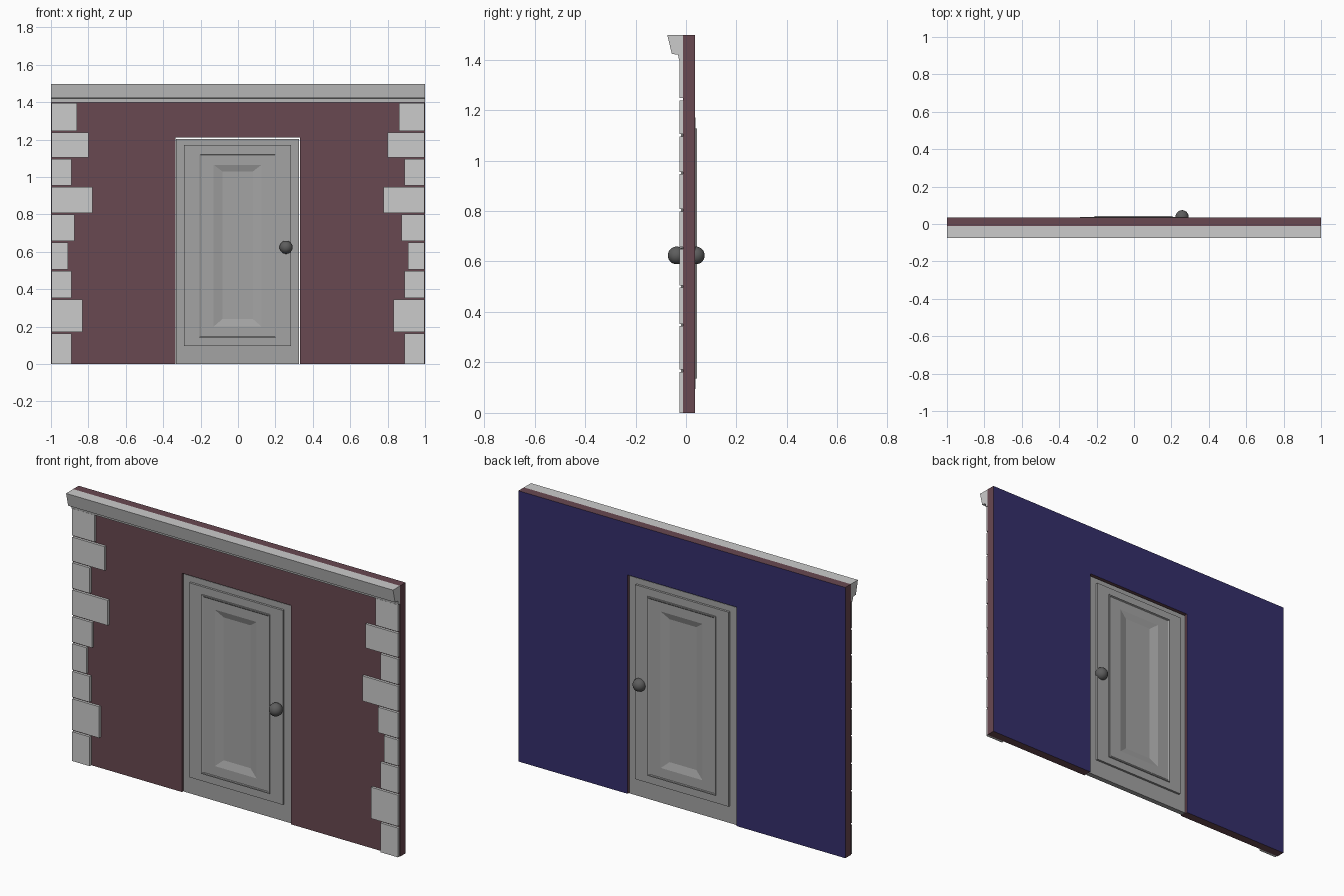
import bpy, bmesh

if "Cube" in bpy.data.objects:
    bpy.data.objects.remove(bpy.data.objects["Cube"])

def material(name, r, g, b):
    m = bpy.data.materials.new(name)
    m.diffuse_color = (r, g, b, 1)
    m.use_nodes = True
    m.node_tree.nodes["Principled BSDF"].inputs["Base Color"].default_value = m.diffuse_color
    return m

MAROON = material("maroon_paint", 0.14, 0.065, 0.082)
NAVY = material("navy_paint", 0.035, 0.028, 0.15)
DOOR = material("door_grey", 0.37, 0.37, 0.37)
KNOB = material("dark_metal", 0.11, 0.11, 0.11)

def finish(name, bm, *mats):
    bmesh.ops.recalc_face_normals(bm, faces=bm.faces[:])
    mesh = bpy.data.meshes.new(name)
    bm.to_mesh(mesh)
    bm.free()
    for m in mats:
        mesh.materials.append(m)
    ob = bpy.data.objects.new(name, mesh)
    bpy.context.collection.objects.link(ob)
    return ob

def prism(bm, points, direction):
    face = bm.faces.new([bm.verts.new(p) for p in points])
    ext = bmesh.ops.extrude_face_region(bm, geom=[face], use_keep_orig=True)
    moved = [v for v in ext["geom"] if isinstance(v, bmesh.types.BMVert)]
    bmesh.ops.translate(bm, verts=moved, vec=direction)

FRONT, BACK = -0.012, 0.036
MID = (FRONT + BACK) / 2

# Wall with door opening: maroon, navy on the inner (back) face
bm = bmesh.new()
outline = [(-1, 0), (-0.335, 0), (-0.335, 1.21), (0.332, 1.21),
           (0.332, 0), (1, 0), (1, 1.497), (-1, 1.497)]
prism(bm, [(x, FRONT, z) for x, z in outline], (0, BACK - FRONT, 0))
bm.normal_update()
for f in bm.faces:
    if all(v.co.y > MID for v in f.verts):
        f.material_index = 1
finish("wall", bm, MAROON, NAVY)

# Cornice along the top of the front
bm = bmesh.new()
profile = [(FRONT, 1.497), (-0.074, 1.497), (-0.056, 1.422),
           (-0.032, 1.42), (-0.027, 1.397), (FRONT, 1.397)]
prism(bm, [(-1, y, z) for y, z in profile], (2, 0, 0))
finish("cornice", bm)

# Corner stones, mirrored left and right
levels = [0, 0.171, 0.353, 0.505, 0.658, 0.807, 0.955, 1.105, 1.247, 1.405]
inner = [0.889, 0.831, 0.889, 0.91, 0.875, 0.779, 0.889, 0.798, 0.86]
for side, label in ((-1, "left"), (1, "right")):
    bm = bmesh.new()
    for z0, z1, x in zip(levels, levels[1:], inner):
        a, b = side * x, side * 0.996
        z1 -= 0.009
        prism(bm, [(a, -0.026, z0), (b, -0.026, z0), (b, -0.026, z1), (a, -0.026, z1)],
              (0, FRONT + 0.026, 0))
    finish("corner_stones_" + label, bm)

# Door: nested rectangular rings (half width, bottom, top, offset from mid plane)
half = [(0.082, 0.24, 1.03, 0.017), (0.128, 0.20, 1.065, 0.029),
        (0.197, 0.147, 1.117, 0.029), (0.203, 0.143, 1.121, 0.032),
        (0.209, 0.137, 1.127, 0.032), (0.209, 0.137, 1.127, 0.026),
        (0.286, 0.095, 1.17, 0.026), (0.286, 0.095, 1.17, 0.014),
        (0.329, 0.0, 1.203, 0.014)]
rings = [(w, a, b, -d) for w, a, b, d in half] + half[::-1]
bm = bmesh.new()
loops = [[bm.verts.new((x - 0.002, MID + d, z))
          for x, z in ((-w, a), (w, a), (w, b), (-w, b))] for w, a, b, d in rings]
for p, q in zip(loops, loops[1:]):
    for i in range(4):
        j = (i + 1) % 4
        bm.faces.new((p[i], p[j], q[j], q[i]))
bm.faces.new(loops[0])
bm.faces.new(loops[-1])
finish("door", bm, DOOR)

# Door knobs, one on each side
for label, y in (("front", -0.037), ("back", 0.039)):
    bpy.ops.mesh.primitive_uv_sphere_add(segments=24, ring_count=16, radius=0.035,
                                         location=(0.257, y, 0.624))
    knob = bpy.context.object
    knob.name = "knob_" + label
    knob.data.materials.append(KNOB)
    bpy.ops.object.shade_smooth()
